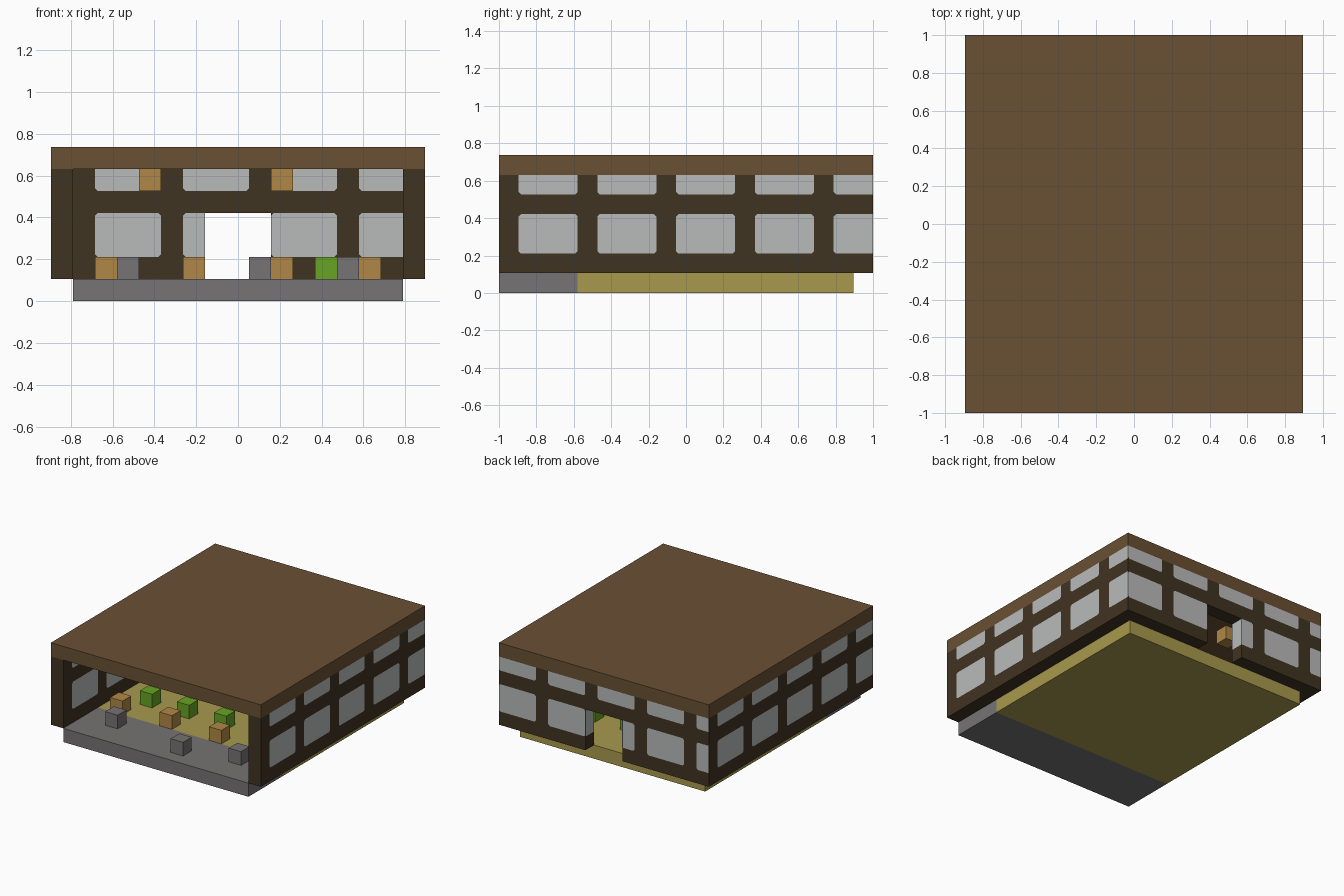
import bpy
import bmesh
from mathutils import Vector

U = 2 / 19            # one building block
LIFT = 0.0015         # panes sit just proud of the wall

cube = bpy.data.objects.get("Cube")
if cube:
    bpy.data.objects.remove(cube)


def material(name, rgb):
    linear = [((c / 255 + 0.055) / 1.055) ** 2.4 for c in rgb] + [1]
    mat = bpy.data.materials.new(name)
    mat.use_nodes = True
    mat.diffuse_color = linear
    bsdf = next(n for n in mat.node_tree.nodes if n.type == 'BSDF_PRINCIPLED')
    bsdf.inputs["Base Color"].default_value = linear
    return mat


ROOF = material("roof brown", (106, 80, 52))
TIMBER = material("dark timber", (64, 51, 34))
PANE = material("pale pane", (185, 187, 186))
STONE = material("grey stone", (118, 115, 115))
STRAW = material("straw yellow", (168, 153, 77))
WOOD = material("orange wood", (176, 135, 70))
GREEN = material("leaf green", (104, 164, 36))


def finish(name, bm, mat):
    mesh = bpy.data.meshes.new(name)
    bm.to_mesh(mesh)
    bm.free()
    mesh.materials.append(mat)
    obj = bpy.data.objects.new(name, mesh)
    bpy.context.collection.objects.link(obj)
    return obj


def box(name, low, high, mat):
    """Axis-aligned box between two corners, in blocks."""
    low, high = Vector(low), Vector(high)
    bm = bmesh.new()
    bmesh.ops.create_cube(bm, size=1)
    for v in bm.verts:
        v.co = [((a + b) / 2 + c * (b - a)) * U for a, b, c in zip(low, high, v.co)]
    return finish(name, bm, mat)


def block(name, x, y, z, mat):
    return box(name, (x, y, z), (x + 1, y + 1, z + 1), mat)


def panes(name, axis, pos, side, first, areas):
    """Rows of clipped-corner panes on a wall face, cut to the given areas."""
    bm = bmesh.new()
    c = 0.12
    for lo, hi, bottom, top in areas:
        for start in [first + 4 * i for i in range(6)]:
            for z0, z1 in ((2, 4), (5, 7)):
                s0, s1 = start, start + 3
                if min(s1, hi) <= max(s0, lo) or min(z1, top) <= max(z0, bottom):
                    continue
                outline = [(s0 + c, z0), (s1 - c, z0), (s1, z0 + c), (s1, z1 - c),
                           (s1 - c, z1), (s0 + c, z1), (s0, z1 - c), (s0, z0 + c)]
                cut = [(min(max(s, lo), hi), min(max(z, bottom), top)) for s, z in outline]
                cut = list(dict.fromkeys(cut))
                depth = pos * U + side * LIFT
                verts = [bm.verts.new((depth, s * U, z * U) if axis == 0
                                      else (s * U, depth, z * U)) for s, z in cut]
                face = bm.faces.new(verts)
                face.normal_update()
                if face.normal[axis] * side < 0:
                    face.normal_flip()
    return finish(name, bm, PANE)


# Floor and roof
box("stone_floor", (-7.5, -9.5, 0), (7.5, -5.5, 1), STONE)
box("straw_floor", (-7.5, -5.5, 0), (7.5, 8.5, 1), STRAW)
box("roof", (-8.5, -9.5, 6), (8.5, 9.5, 7), ROOF)

# Side walls
box("left_wall", (7.5, -9.5, 1), (8.5, 9.5, 6), TIMBER)
box("right_wall", (-8.5, -9.5, 1), (-7.5, 9.5, 6), TIMBER)

# Back wall with doorway, extruded from its outline
bm = bmesh.new()
outline = [(-7.5, 1), (-1.5, 1), (-1.5, 4), (1.5, 4),
           (1.5, 1), (7.5, 1), (7.5, 6), (-7.5, 6)]
face = bm.faces.new([bm.verts.new((x * U, 8.5 * U, z * U)) for x, z in outline])
extruded = bmesh.ops.extrude_face_region(bm, geom=[face], use_keep_orig=True)["geom"]
bmesh.ops.translate(bm, vec=(0, U, 0),
                    verts=[g for g in extruded if isinstance(g, bmesh.types.BMVert)])
bmesh.ops.recalc_face_normals(bm, faces=bm.faces)
finish("back_wall", bm, TIMBER)

# Panes on the side walls, outside and inside
outside, inside = [(-9.5, 9.5, 1, 6)], [(-9.5, 8.5, 1, 6)]
panes("left_outer_panes", 0, 8.5, 1, -8.5, outside)
panes("left_inner_panes", 0, 7.5, -1, -10.5, inside)
panes("right_outer_panes", 0, -8.5, -1, -10.5, outside)
panes("right_inner_panes", 0, -7.5, 1, -8.5, inside)

# Panes on the back wall, split around the doorway, and on its jambs
for name, pos, side, end in (("back_outer_panes", 9.5, 1, 8.5),
                             ("back_inner_panes", 8.5, -1, 7.5)):
    panes(name, 1, pos, side, -10.5,
          [(-end, -1.5, 1, 4), (1.5, end, 1, 4), (-end, end, 4, 6)])
for name, side in (("left_jamb_pane", 1), ("right_jamb_pane", -1)):
    panes(name, 0, 1.5 * side, -side, 7.5, [(8.5, 9.5, 1, 4)])

# Stone blocks near the entrance
for i, (x, y) in enumerate(((-5.5, -7.5), (0.5, -8.5), (4.5, -7.5))):
    block(f"stone_block_{i}", x, y, 1, STONE)

# Row of wooden blocks at the edge of the straw
for i in range(4):
    block(f"wood_block_{i}", -6.5 + 4 * i, -5.5, 1, WOOD)

# Rows of plants
for row in range(3):
    for i in range(4):
        block(f"plant_{row}_{i}", -5.5 + 3 * i, -3.5 + 4 * row, 1, GREEN)

# Lamps under the ceiling
for row, y in enumerate((-1.5, 4.5)):
    for i, x in enumerate((-4.5, 1.5)):
        block(f"ceiling_lamp_{row}_{i}", x, y, 5, WOOD)
